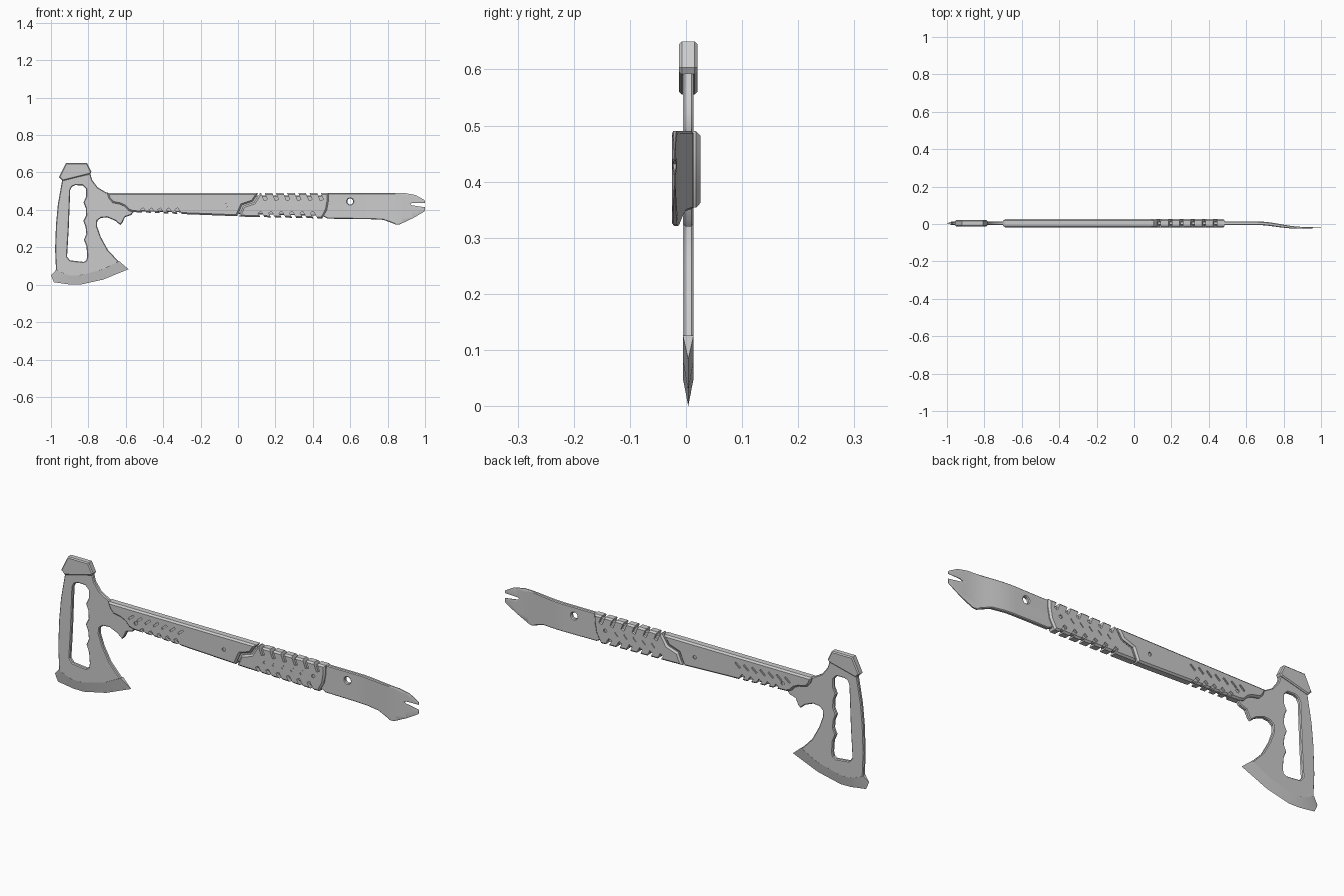
import bpy, bmesh
from math import sin, cos, pi, radians
from mathutils import Matrix

if "Cube" in bpy.data.objects:
    bpy.data.objects.remove(bpy.data.objects["Cube"])

YC = 0.004  # mid-plane of the axe


def plate(name, loops, half, chamfer):
    """Chamfered flat plate from x/z outlines (extra loops are holes)."""
    cu = bpy.data.curves.new(name, 'CURVE')
    cu.dimensions = '2D'
    cu.fill_mode = 'BOTH'
    cu.extrude = half - chamfer
    cu.bevel_depth = chamfer
    cu.bevel_resolution = 0
    cu.offset = -chamfer
    for pts in loops:
        s = cu.splines.new('POLY')
        s.points.add(len(pts) - 1)
        for p, (x, z) in zip(s.points, pts):
            p.co = (x, z, 0, 1)
        s.use_cyclic_u = True
    ob = bpy.data.objects.new(name, cu)
    bpy.context.collection.objects.link(ob)
    select(ob)
    bpy.ops.object.convert(target='MESH')
    ob = bpy.context.object
    ob.name = name
    bm = bmesh.new()
    bm.from_mesh(ob.data)
    bmesh.ops.remove_doubles(bm, verts=bm.verts, dist=0.0001)
    for v in bm.verts:
        x, y, z = v.co
        v.co = (x, YC - z, y)
    finish(bm, ob.data)
    return ob


def finish(bm, me):
    bmesh.ops.recalc_face_normals(bm, faces=bm.faces)
    bm.to_mesh(me)
    bm.free()


def mesh_object(name, bm):
    me = bpy.data.meshes.new(name)
    finish(bm, me)
    ob = bpy.data.objects.new(name, me)
    bpy.context.collection.objects.link(ob)
    return ob


def select(ob):
    bpy.ops.object.select_all(action='DESELECT')
    ob.select_set(True)
    bpy.context.view_layer.objects.active = ob


def add_box(bm, x, y, z, size, lean):
    bmesh.ops.create_cube(bm, size=1, matrix=Matrix.Translation((x, y, z))
                          @ Matrix.Rotation(radians(lean), 4, 'Y')
                          @ Matrix.Diagonal((*size, 1)))


def add_pin(bm, x, z, r, depth, sides=12):
    bmesh.ops.create_cone(bm, cap_ends=True, segments=sides, radius1=r, radius2=r, depth=depth,
                          matrix=Matrix.Translation((x, YC, z)) @ Matrix.Rotation(pi / 2, 4, 'X'))


def carve(ob, bm):
    cutter = mesh_object(ob.name + "_cutter", bm)
    cutter.hide_render = True
    mod = ob.modifiers.new("carve", 'BOOLEAN')
    mod.operation, mod.solver, mod.object = 'DIFFERENCE', 'EXACT', cutter
    select(ob)
    bpy.ops.object.modifier_apply(modifier=mod.name)
    bpy.data.objects.remove(cutter)


# Steel core: head, hidden tang and pry end in one outline
outline = [(-.94, .56), (-.79, .595), (-.78, .56), (-.75, .52), (-.706, .494), (-.68, .488),
           (-.66, .476), (.44, .476), (.47, .49), (.893, .49), (.95, .479), (.998, .452),
           (1, .438), (.932, .437), (.92, .431), (.932, .424), (1, .414), (.998, .392),
           (.936, .356), (.866, .323), (.845, .321), (.813, .334), (.775, .347), (.71, .35),
           (.48, .353), (.45, .368), (-.5, .392), (-.556, .390), (-.572, .372), (-.604, .362),
           (-.618, .332), (-.63, .32), (-.658, .343), (-.70, .36), (-.733, .357), (-.752, .342),
           (-.754, .313), (-.733, .254), (-.695, .185), (-.636, .122), (-.72, .078),
           (-.845, .046), (-.90, .045), (-.96, .066), (-.973, .075),
           (-.978, .19), (-.973, .324), (-.963, .43)]
# Finger opening with a wavy inner side
opening = [(-.914, .15), (-.905, .3), (-.897, .505), (-.888, .524), (-.87, .532), (-.83, .531),
           (-.812, .512), (-.812, .47), (-.826, .44), (-.814, .41), (-.812, .37), (-.827, .34),
           (-.815, .31), (-.811, .27), (-.824, .24), (-.81, .205), (-.806, .15), (-.811, .13),
           (-.825, .122), (-.898, .13)]
bore = [(.6 + .016 * cos(i * pi / 8), .445 + .016 * sin(i * pi / 8)) for i in range(16)]
core = plate("head_and_pry_bar", [outline, opening, bore], .0095, .004)

# Bend the pry end sideways and thin it to an edge
bm = bmesh.new()
bm.from_mesh(core.data)
for i in range(11):
    bmesh.ops.bisect_plane(bm, geom=bm.verts[:] + bm.edges[:] + bm.faces[:],
                           plane_co=(.66 + i * .03, 0, 0), plane_no=(1, 0, 0))
for v in bm.verts:
    t = min(max((v.co.x - .66) / .23, 0), 1)
    taper = 1 - .88 * min(max((v.co.x - .76) / .24, 0), 1)
    v.co.y = YC + (v.co.y - YC) * taper - .024 * t * t * (3 - 2 * t)
finish(bm, core.data)

# Ground cutting edge
inner = [(-.973, .079), (-.96, .07), (-.90, .049), (-.845, .05), (-.72, .082), (-.636, .126)]
outer = [(-1, .05), (-.984, .013), (-.9, .001), (-.845, 0), (-.722, .027), (-.585, .083)]
bm = bmesh.new()
rows = [[bm.verts.new(p) for p in ((a, YC - .0096, b), (c, YC, d), (a, YC + .0096, b))]
        for (a, b), (c, d) in zip(inner, outer)]
for r, s in zip(rows, rows[1:]):
    for k in range(3):
        bm.faces.new((r[k], r[k - 1], s[k - 1], s[k]))
bm.faces.new(rows[0])
bm.faces.new(rows[-1])
edge = mesh_object("cutting_edge", bm)

# Hammer cap
cap = plate("hammer_cap", [[(-.957, .575), (-.92, .65), (-.807, .65), (-.784, .603),
                            (-.79, .592), (-.938, .555)]], .0165, .005)

# Front handle scale with thumb notches and slashes
front = plate("front_scale", [[(-.70, .49), (.108, .49), (.078, .445), (.021, .426), (-.005, .366),
                               (-.56, .388), (-.585, .396), (-.605, .418), (-.63, .43),
                               (-.67, .438), (-.69, .46)]], .022, .008)
bm = bmesh.new()
for i in range(5):
    add_box(bm, -.5 + i * .046, YC, .385, (.018, .1, .05), -35)
for i in range(7):
    for s in (-1, 1):
        add_box(bm, -.57 + i * .045, YC + s * .022, .447, (.009, .01, .034), 50)
for x in (-.545, -.065):
    add_pin(bm, x, .424, .009, .1)
carve(front, bm)

# Rear grip scale with leaning notches on both edges
rear = plate("rear_grip_scale", [[(.118, .49), (.485, .49), (.484, .45), (.475, .40), (.45, .354),
                                  (.005, .364), (.029, .42), (.086, .439)]], .022, .008)
bm = bmesh.new()
for i in range(6):
    add_box(bm, .135 + i * .06, YC, .485, (.018, .1, .07), -22)
    add_box(bm, .13 + i * .056, YC, .362, (.018, .1, .06), -30)
for i in range(5):
    for s in (-1, 1):
        add_box(bm, .16 + i * .05, YC + s * .022, .424, (.009, .008, .024), 45)
add_pin(bm, .422, .424, .009, .1)
carve(rear, bm)

# Recessed rivets in the scales
bm = bmesh.new()
for x in (-.545, -.065, .422):
    add_pin(bm, x, .424, .0088, .034)
rivets = mesh_object("rivets", bm)

for ob in (core, edge, cap, front, rear, rivets):
    select(ob)
    bpy.ops.object.shade_smooth_by_angle(angle=radians(28))
